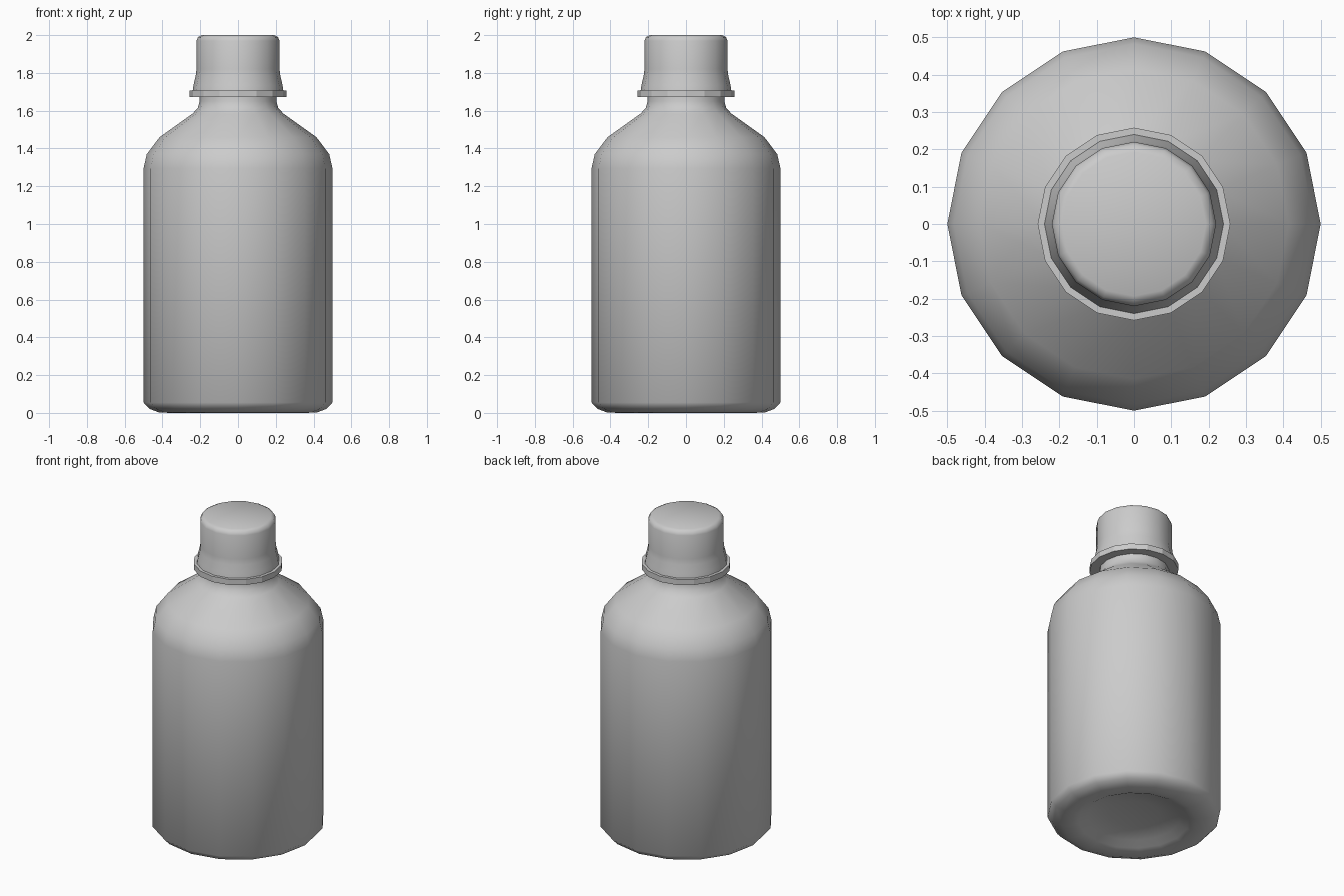
import bpy, bmesh, math
from mathutils import Matrix

cube = bpy.data.objects.get("Cube")
if cube:
    bpy.data.objects.remove(cube, do_unlink=True)

SIDES = 16

grey = bpy.data.materials.new("plain_grey")
grey.use_nodes = True
colour = (0.6, 0.6, 0.6, 1)
grey.diffuse_color = colour
grey.node_tree.nodes["Principled BSDF"].inputs["Base Color"].default_value = colour


def lathe(name, profile, smooth_angle):
    """Spin a (radius, height) profile around z; zero radius makes a pole."""
    bm = bmesh.new()
    verts = [bm.verts.new((r, 0, z)) for r, z in profile]
    edges = [bm.edges.new(pair) for pair in zip(verts, verts[1:])]
    bmesh.ops.spin(bm, geom=verts + edges, cent=(0, 0, 0), axis=(0, 0, 1),
                   angle=math.tau, steps=SIDES, use_merge=True)
    bmesh.ops.remove_doubles(bm, verts=bm.verts, dist=0.0005)
    bmesh.ops.recalc_face_normals(bm, faces=bm.faces)
    mesh = bpy.data.meshes.new(name)
    bm.to_mesh(mesh)
    bm.free()
    mesh.materials.append(grey)
    obj = bpy.data.objects.new(name, mesh)
    bpy.context.collection.objects.link(obj)
    bpy.ops.object.select_all(action='DESELECT')
    obj.select_set(True)
    bpy.context.view_layer.objects.active = obj
    bpy.ops.object.shade_smooth_by_angle(angle=math.radians(smooth_angle))
    return obj


# Bottle: hollowed base, straight wall, sloping shoulder and neck
lathe("bottle_body", [
    (0, 0.06), (0.15, 0.055), (0.27, 0.035), (0.32, 0.01), (0.36, 0),
    (0.42, 0.003), (0.47, 0.022), (0.5, 0.055),
    (0.5, 1.295), (0.483, 1.37), (0.415, 1.46),
    (0.24, 1.585), (0.213, 1.615), (0.203, 1.65), (0.203, 1.69), (0, 1.69),
], 50)

# Flat collar under the cap
lathe("cap_collar", [
    (0, 1.672), (0.258, 1.672), (0.258, 1.708), (0, 1.708),
], 20)

# Cap: flared skirt, straight wall and rounded top edge
lathe("screw_cap", [
    (0, 1.70), (0.241, 1.70), (0.236, 1.735), (0.224, 1.785), (0.22, 1.82),
    (0.22, 1.97), (0.212, 1.99), (0.193, 2.0), (0, 2.0),
], 50)
